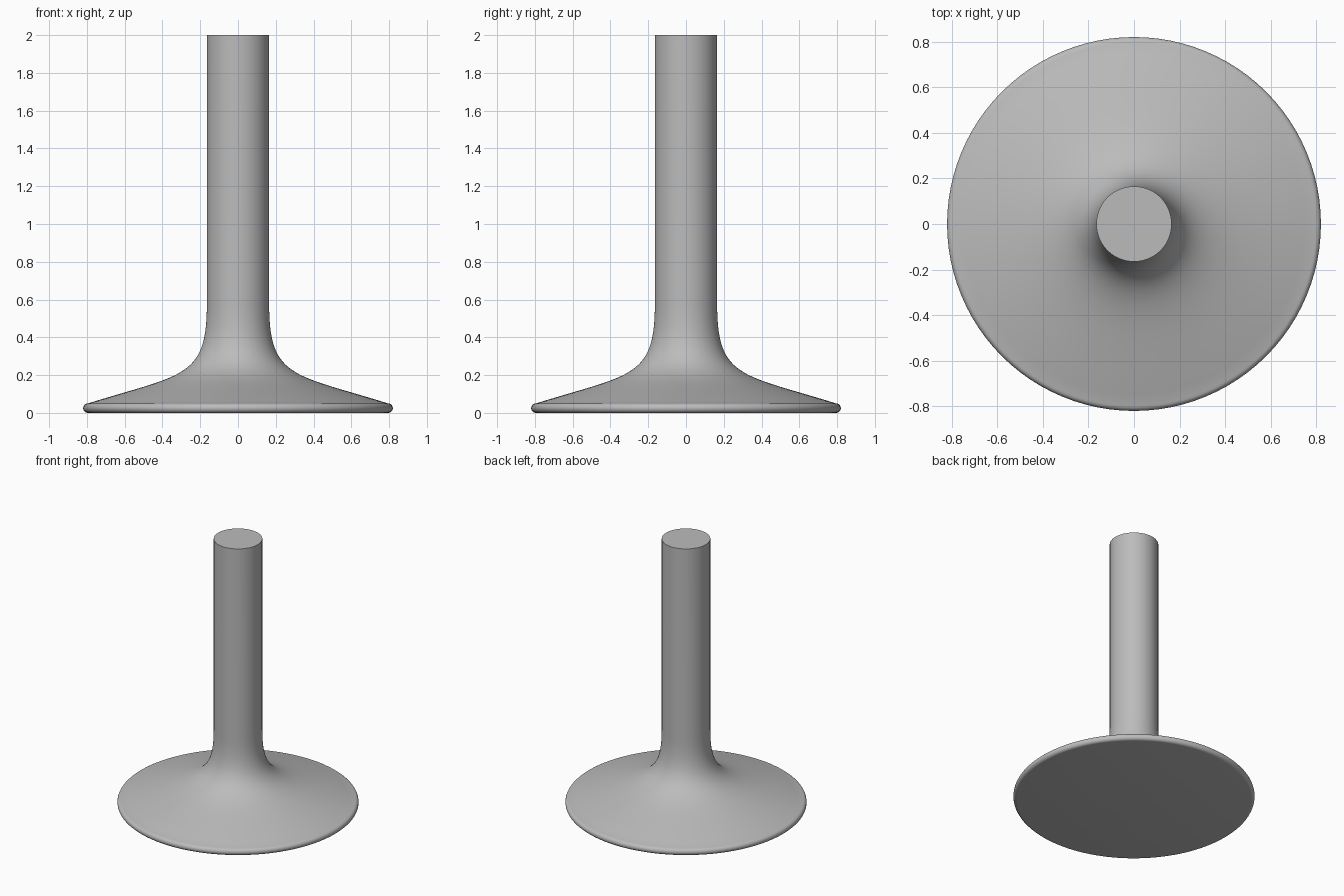
import bpy, bmesh, math
from mathutils import Vector
from mathutils.geometry import interpolate_bezier

cube = bpy.data.objects.get("Cube")
if cube:
    bpy.data.objects.remove(cube, do_unlink=True)

STEM_R, STEM_BOTTOM, HEIGHT = 0.165, 0.57, 2.0
HEAD_R, RIM = 0.82, 0.025


def make_material(name, colour):
    mat = bpy.data.materials.new(name)
    mat.use_nodes = True
    mat.diffuse_color = colour
    mat.node_tree.nodes["Principled BSDF"].inputs["Base Color"].default_value = colour
    return mat


def lathe(name, profile, mat, steps=96):
    """Revolve an (radius, height) profile around z."""
    bm = bmesh.new()
    verts = [bm.verts.new((p[0], 0, p[1])) for p in profile]
    edges = [bm.edges.new(pair) for pair in zip(verts, verts[1:])]
    bmesh.ops.spin(bm, geom=verts + edges, axis=(0, 0, 1), cent=(0, 0, 0),
                   angle=math.tau, steps=steps, use_merge=True)
    bmesh.ops.remove_doubles(bm, verts=bm.verts, dist=0.0001)
    bmesh.ops.recalc_face_normals(bm, faces=bm.faces)
    mesh = bpy.data.meshes.new(name)
    bm.to_mesh(mesh)
    bm.free()
    mesh.materials.append(mat)
    obj = bpy.data.objects.new(name, mesh)
    bpy.context.collection.objects.link(obj)
    bpy.ops.object.select_all(action="DESELECT")
    obj.select_set(True)
    bpy.context.view_layer.objects.active = obj
    bpy.ops.object.shade_smooth_by_angle(angle=math.radians(35))
    return obj


# Rounded rim of the head
rim_centre = HEAD_R - RIM
rim = [(rim_centre + RIM * math.cos(a), RIM + RIM * math.sin(a))
       for a in (math.pi * (i / 10 - 0.5) for i in range(11))]

# Concave flare from the head up into the stem
flare = interpolate_bezier(Vector((rim_centre, 2 * RIM)), Vector((0.30, 0.205)),
                           Vector((STEM_R, 0.18)), Vector((STEM_R, STEM_BOTTOM)), 32)

# Flat bottom, rim, flare, straight stem and flat top in one profile
profile = [(0, 0)] + rim + [tuple(p[:2]) for p in flare[1:]]
profile += [(STEM_R, HEIGHT), (0, HEIGHT)]
lathe("valve_body", profile, make_material("grey_metal", (0.5, 0.5, 0.5, 1)))
